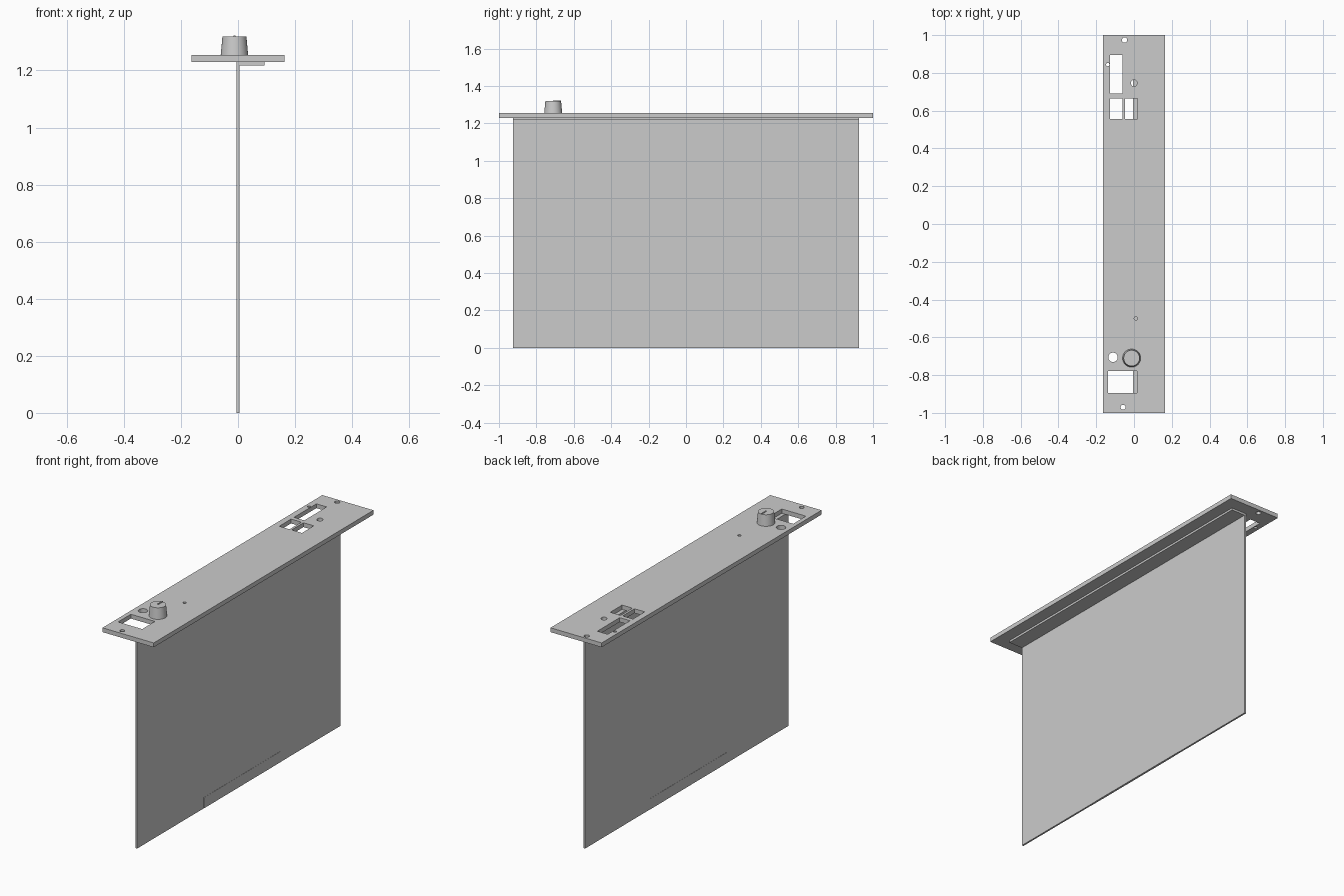
import bpy, bmesh, math
from mathutils import Matrix, Vector

cube = bpy.data.objects.get("Cube")
if cube:
    bpy.data.objects.remove(cube, do_unlink=True)

grey = bpy.data.materials.new("plain_grey")
grey.use_nodes = True
tone = (0.6, 0.6, 0.6, 1)
grey.diffuse_color = tone
grey.node_tree.nodes["Principled BSDF"].inputs["Base Color"].default_value = tone


def add_box(bm, x, y, z):
    """Axis-aligned box between the given (low, high) pairs."""
    spans = (x, y, z)
    centre = Vector([(a + b) / 2 for a, b in spans])
    scale = Matrix.Diagonal([b - a for a, b in spans] + [1])
    bmesh.ops.create_cube(bm, size=1, matrix=Matrix.Translation(centre) @ scale)


def add_drum(bm, x, y, z, r_low, r_high, sides=32):
    """Upright cylinder or cone between the z pair."""
    bmesh.ops.create_cone(bm, cap_ends=True, segments=sides, radius1=r_low,
                          radius2=r_high, depth=z[1] - z[0],
                          matrix=Matrix.Translation((x, y, sum(z) / 2)))


def make(name, bm):
    mesh = bpy.data.meshes.new(name)
    bm.to_mesh(mesh)
    bm.free()
    mesh.materials.append(grey)
    obj = bpy.data.objects.new(name, mesh)
    bpy.context.collection.objects.link(obj)
    return obj


def box(name, x, y, z):
    bm = bmesh.new()
    add_box(bm, x, y, z)
    return make(name, bm)


# Face panel with openings
panel_z = (1.23, 1.255)
panel = box("face_panel", (-0.163, 0.163), (-1, 1), panel_z)
cut_z = (1.2, 1.3)
bm = bmesh.new()
for x, y in [((-0.127, -0.061), (0.69, 0.894)),
             ((-0.127, -0.061), (0.556, 0.664)),
             ((-0.048, 0.018), (0.556, 0.664)),
             ((-0.138, 0.016), (-0.894, -0.778))]:
    add_box(bm, x, y, cut_z)
for x, y, r in [(-0.05, 0.974, 0.014), (-0.139, 0.844, 0.009),
                (0, 0.746, 0.017), (0.01, -0.5, 0.009),
                (-0.111, -0.706, 0.025), (-0.058, -0.97, 0.013)]:
    add_drum(bm, x, y, cut_z, r, r)
cutter = make("panel_cutter", bm)
cutter.hide_render = True
mod = panel.modifiers.new("openings", 'BOOLEAN')
mod.operation = 'DIFFERENCE'
mod.solver = 'EXACT'
mod.object = cutter
bpy.context.view_layer.objects.active = panel
bpy.ops.object.modifier_apply(modifier=mod.name)
bpy.data.objects.remove(cutter, do_unlink=True)

# Circuit board and the mounting flange under the panel
board_y = (-0.925, 0.925)
box("circuit_board", (-0.005, 0.005), board_y, (0, 1.22))
box("mounting_flange", (-0.005, 0.093), board_y, (1.218, 1.23))

# Edge contact strips, one on each side of the board
box("contact_strip_left", (0.005, 0.006), (-0.32, 0.38), (0, 0.062))
box("contact_strip_right", (-0.006, -0.005), (-0.37, 0.33), (0, 0.062))

# Control knob with raised pointer
knob_x, knob_y = -0.0125, -0.71
bm = bmesh.new()
add_drum(bm, knob_x, knob_y, (1.255, 1.319), 0.048, 0.042, 48)
knob = make("control_knob", bm)
bpy.context.view_layer.objects.active = knob
knob.select_set(True)
bpy.ops.object.shade_smooth_by_angle(angle=math.radians(30))
box("knob_pointer", (knob_x - 0.003, knob_x + 0.003),
    (knob_y, knob_y + 0.041), (1.318, 1.323))
